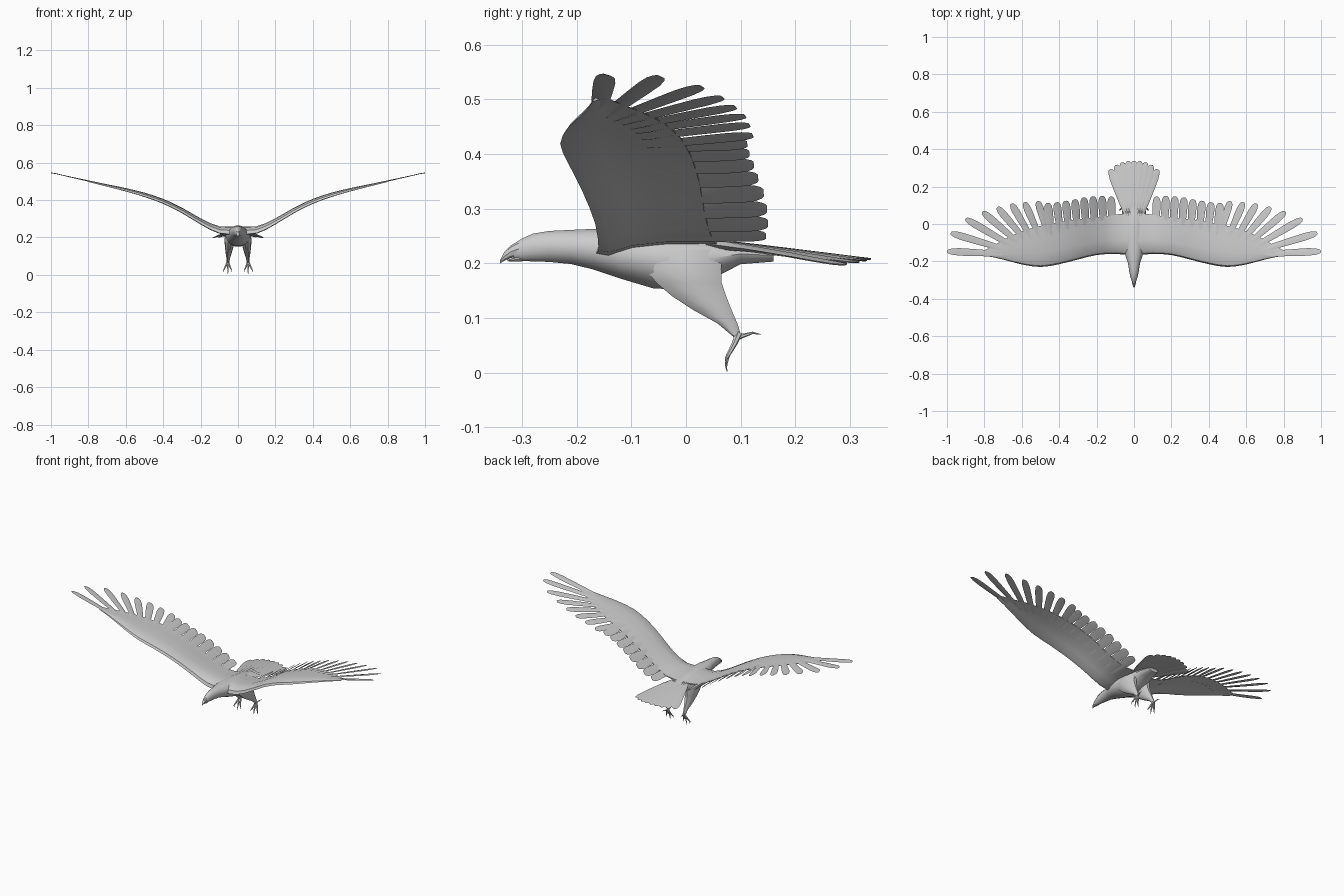
import bpy, bmesh, math
from mathutils import Vector

cube = bpy.data.objects.get("Cube")
if cube:
    bpy.data.objects.remove(cube, do_unlink=True)

grey = bpy.data.materials.new("plumage grey")
grey.use_nodes = True
GREY = (0.6, 0.6, 0.6, 1)
grey.diffuse_color = GREY
grey.node_tree.nodes["Principled BSDF"].inputs["Base Color"].default_value = GREY


def loft(bm, rings):
    """Skin a list of equal-length closed rings and cap both ends."""
    rows = [[bm.verts.new(p) for p in ring] for ring in rings]
    n = len(rows[0])
    for a, b in zip(rows, rows[1:]):
        for i in range(n):
            j = (i + 1) % n
            bm.faces.new((a[i], a[j], b[j], b[i]))
    bm.faces.new(rows[0][::-1])
    bm.faces.new(rows[-1])


def finish(name, bm, mirror=False, angle=35):
    bmesh.ops.recalc_face_normals(bm, faces=bm.faces)
    for f in bm.faces:
        f.smooth = True
    mesh = bpy.data.meshes.new(name)
    bm.to_mesh(mesh)
    bm.free()
    mesh.set_sharp_from_angle(angle=math.radians(angle))
    mesh.materials.append(grey)
    ob = bpy.data.objects.new(name, mesh)
    bpy.context.collection.objects.link(ob)
    if mirror:
        ob.modifiers.new("mirror", "MIRROR").use_mirror_merge = False
    return ob


def circle(n):
    return [(math.cos(2 * math.pi * i / n), math.sin(2 * math.pi * i / n)) for i in range(n)]


def lerp_table(table, x):
    """Smoothly interpolate evenly spaced values, 0.1 apart."""
    i = max(0, min(int(x * 10), len(table) - 2))
    t = x * 10 - i
    p1, p2 = table[i], table[i + 1]
    m1 = (p2 - table[max(i - 1, 0)]) / 2
    m2 = (table[min(i + 2, len(table) - 1)] - p1) / 2
    return ((2*t**3 - 3*t*t + 1) * p1 + (t**3 - 2*t*t + t) * m1
            + (3*t*t - 2*t**3) * p2 + (t**3 - t*t) * m2)


# Body and head: rings along y (y, top, bottom, half width)
BODY = [(-.315, .236, .208, .008), (-.30, .246, .204, .014), (-.28, .255, .203, .020),
        (-.25, .260, .202, .026), (-.21, .262, .198, .032), (-.17, .264, .188, .045),
        (-.12, .264, .171, .058), (-.06, .263, .153, .066), (0, .257, .150, .066),
        (.05, .247, .172, .058), (.10, .237, .198, .046), (.16, .226, .203, .03)]
bm = bmesh.new()
loft(bm, [[(w * c, y, (t + b) / 2 + (t - b) / 2 * s) for c, s in circle(14)]
          for y, t, b, w in BODY])
finish("body", bm)

# Hooked upper beak and short lower beak
for name, rows in (
        ("upper_beak", [(-.305, .242, .212, .012), (-.32, .233, .210, .009),
                        (-.332, .221, .205, .006), (-.34, .206, .200, .002)]),
        ("lower_beak", [(-.30, .213, .203, .010), (-.315, .210, .203, .007),
                        (-.326, .207, .204, .003)])):
    bm = bmesh.new()
    loft(bm, [[(w * c, y, (t + b) / 2 + (t - b) / 2 * s) for c, s in circle(8)]
              for y, t, b, w in rows])
    finish(name, bm)

# Wing curves, sampled every 0.1 along the span
HEIGHT = [.238, .240, .286, .345, .393, .428, .455, .478, .500, .522, .543]
FRONT = [-.168, -.160, -.166, -.190, -.215, -.230, -.216, -.190, -.170]
REAR = [.06, .05, .035, .025, .01, -.01, -.04, -.085, -.14]
THICK = [.042, .036, .030, .027, .024, .021, .016, .012, .006]
# Aerofoil outline: (chord fraction, height in thicknesses)
FOIL = [(0, -.45), (.03, .05), (.14, .42), (.35, .55), (.65, .38), (1, .12),
        (1, -.02), (.6, -.02), (.3, -.2), (.1, -.55)]


def wing_z(x):
    return lerp_table(HEIGHT, x)


bm = bmesh.new()
rings = []
for i in range(17):
    x = i * .05
    y0, y1, th = (lerp_table(t, x) for t in (FRONT, REAR, THICK))
    rings.append([(x, y0 + (y1 - y0) * u, wing_z(x) + th * v) for u, v in FOIL])
loft(bm, rings)
finish("wing", bm, mirror=True)

# Feather shape: (fraction of length, fraction of width)
BLADE = [(0, .55), (.3, .8), (.6, .95), (.8, 1), (.92, .85), (.98, .55), (1, .25)]


def feather(bm, root, tip, width, height, thick=.004, tilt=0.0):
    """Thin blade from root to tip in plan, laid on height(x, y)."""
    root, tip = Vector(root), Vector(tip)
    d = (tip - root).normalized()
    side = Vector((d.y, -d.x))
    rings = []
    for t, w in BLADE:
        c = root.lerp(tip, t)
        ring = []
        for s, v in ((-1, 0), (0, 1), (1, 0), (0, -1)):
            p = c + side * (s * w * width / 2)
            ring.append((p.x, p.y, height(p.x, p.y) + v * thick * (1.2 - t) + tilt * s))
        rings.append(ring)
    loft(bm, rings)


# Inner flight feathers: root slightly nearer the body than the tip
bm = bmesh.new()
INNER = [.146, .150, .148, .142, .132, .124, .116, .112]
for i, y in enumerate(INNER):
    x = .122 + i * .0485
    feather(bm, (x - .008 - i * .002, -.06), (x, y), .044,
            lambda px, py: wing_z(px) + .003, tilt=.003)
finish("inner_flight_feathers", bm, mirror=True)

# Outer flight feathers: fanned towards the wing tip (root x, root y, tip x, tip y)
OUTER = [(.455, -.07, .515, .122), (.50, -.08, .585, .116), (.54, -.09, .655, .108),
         (.57, -.10, .73, .09), (.60, -.115, .81, .066), (.63, -.13, .90, .028),
         (.66, -.145, .98, -.048), (.66, -.162, .999, -.146)]
bm = bmesh.new()
for rx, ry, tx, ty in OUTER:
    feather(bm, (rx, ry), (tx, ty), .040, lambda px, py: wing_z(px) + .002, tilt=.002)
finish("outer_flight_feathers", bm, mirror=True)

# Tail fan, arched across its width
def tail_z(x, y):
    return .237 - .10 * max(y - .05, 0) - .9 * x * x


bm = bmesh.new()
for i in range(-4, 5):
    k = i / 4
    feather(bm, (.036 * k, .04), (.126 * k, .338 - .045 * abs(k) ** 2.5), .044,
            tail_z, thick=.007, tilt=.001)
finish("tail_feathers", bm)

# Feathered thighs: level rings (z, y centre, y radius, x centre, x radius)
THIGH = [(.225, -.015, .085, .036, .026), (.19, -.005, .073, .044, .029),
         (.165, .005, .063, .046, .025), (.14, .024, .052, .048, .021),
         (.115, .048, .037, .050, .016), (.09, .076, .019, .052, .010),
         (.066, .094, .008, .054, .007)]
bm = bmesh.new()
loft(bm, [[(xc + rx * c, yc + ry * s, z) for c, s in circle(10)]
          for z, yc, ry, xc, rx in THIGH])
finish("leg", bm, mirror=True)


def claw(bm, points, radius):
    """Tapered toe along a few points."""
    pts = [Vector(p) for p in points]
    rings = []
    for i, p in enumerate(pts):
        d = (pts[min(i + 1, len(pts) - 1)] - pts[max(i - 1, 0)]).normalized()
        u = d.cross(Vector((1, .2, 0))).normalized()
        v = d.cross(u)
        r = radius * (1.1 - i / (len(pts) - 1))
        rings.append([p + r * (u * c + v * s) for c, s in circle(6)])
    loft(bm, rings)


# Feet: three hanging front toes and one hind toe
bm = bmesh.new()
for dx, low in ((-.020, .014), (0, .002), (.024, .012)):
    x = .054
    claw(bm, [(x, .097, .072), (x + dx * .4, .088, .052), (x + dx * .8, .077, .032),
              (x + dx, .073, low + .012), (x + dx, .075, low)], .006)
claw(bm, [(.054, .088, .062), (.056, .105, .068), (.060, .122, .073), (.062, .137, .070)], .005)
finish("foot", bm, mirror=True)
